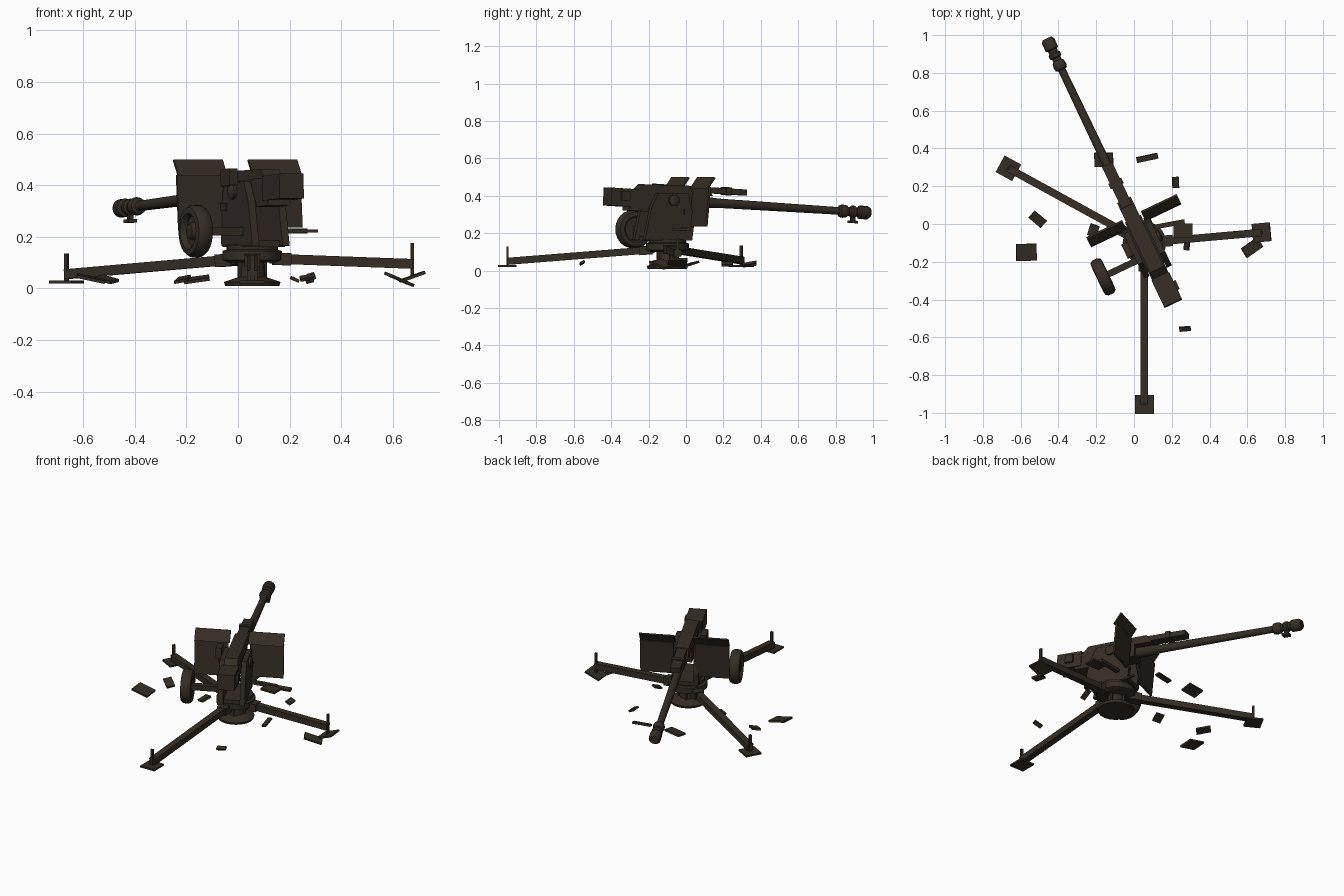
import bpy, bmesh, math
from math import radians, pi
from mathutils import Matrix, Vector

cube = bpy.data.objects.get("Cube")
if cube:
    bpy.data.objects.remove(cube, do_unlink=True)

mat = bpy.data.materials.new("burnt_brown_steel")
mat.use_nodes = True
mat.diffuse_color = (0.036, 0.027, 0.019, 1)
mat.node_tree.nodes["Principled BSDF"].inputs["Base Color"].default_value = mat.diffuse_color
mat.node_tree.nodes["Principled BSDF"].inputs["Roughness"].default_value = 0.9

T, R = Matrix.Translation, Matrix.Rotation
HUB = Vector((0.055, -0.1, 0))
GUN = T(HUB) @ R(radians(25.5), 4, 'Z')                     # traversing frame
TUBE = GUN @ T((0, 0, 0.378)) @ R(radians(-3.3), 4, 'X')    # elevating frame


def finish(name, bm, matrix, smooth=False):
    bmesh.ops.recalc_face_normals(bm, faces=bm.faces)
    me = bpy.data.meshes.new(name)
    bm.to_mesh(me)
    bm.free()
    me.materials.append(mat)
    ob = bpy.data.objects.new(name, me)
    ob.matrix_world = matrix
    bpy.context.collection.objects.link(ob)
    if smooth:
        bpy.ops.object.select_all(action='DESELECT')
        ob.select_set(True)
        bpy.context.view_layer.objects.active = ob
        bpy.ops.object.shade_smooth_by_angle(angle=radians(35))
    return ob


def box(name, lo, hi, matrix=Matrix()):
    """Box between two corners."""
    lo, hi = Vector(lo), Vector(hi)
    bm = bmesh.new()
    bmesh.ops.create_cube(bm, size=1)
    for v in bm.verts:
        v.co = (lo + hi) / 2 + v.co * (hi - lo)
    return finish(name, bm, matrix)


def prism(name, outline, x0, x1, matrix):
    """Outline in y, z extruded along x."""
    bm = bmesh.new()
    face = bm.faces.new([bm.verts.new((x0, y, z)) for y, z in outline])
    ext = bmesh.ops.extrude_face_region(bm, geom=[face])
    verts = [g for g in ext["geom"] if isinstance(g, bmesh.types.BMVert)]
    bmesh.ops.translate(bm, verts=verts, vec=(x1 - x0, 0, 0))
    return finish(name, bm, matrix)


def lathe(name, profile, matrix, sides=16):
    """Profile of radius, height turned around local z."""
    bm = bmesh.new()
    rings = []
    for r, z in profile:
        rings.append([bm.verts.new((r * math.cos(2 * pi * i / sides),
                                    r * math.sin(2 * pi * i / sides), z)) for i in range(sides)])
    for a, b in zip(rings, rings[1:]):
        for i in range(sides):
            j = (i + 1) % sides
            bm.faces.new((a[i], a[j], b[j], b[i]))
    bm.faces.new(rings[0])
    bm.faces.new(rings[-1])
    return finish(name, bm, matrix, True)


# Pedestal and turntable
lathe("base_plate", [(0.105, 0.01), (0.11, 0.025), (0.05, 0.045), (0.045, 0.12)], T(HUB), 20)
lathe("leg_hub", [(0.09, 0.1), (0.115, 0.11), (0.115, 0.145), (0.1, 0.15), (0.1, 0.168), (0.07, 0.172)],
      T(HUB), 20)
for k in range(4):
    box("jack_rib", (0.03, -0.006, 0.035), (0.06, 0.006, 0.11), T(HUB) @ R(k * pi / 2 + 0.4, 4, 'Z'))

# Three spread legs with foot plates and stakes
for tip, foot_z, foot_tilt in (((0.055, -0.955, 0.05), 0.025, 0),
                               ((-0.665, 0.295, 0.055), 0.025, 0),
                               ((0.675, -0.045, 0.095), 0.045, 20)):
    tip = Vector(tip)
    root = HUB + Vector((0, 0, 0.118))
    d = tip - root
    beam = T(root) @ d.to_track_quat('Y', 'Z').to_matrix().to_4x4()
    L = d.length
    box("leg_beam", (-0.02, 0.07, -0.019), (0.02, L, 0.019), beam)
    box("leg_clamp", (-0.03, 0.08, -0.024), (0.03, 0.15, 0.024), beam)
    flat = T((tip.x, tip.y, 0)) @ R(math.atan2(d.y, d.x) - pi / 2, 4, 'Z')
    foot = flat @ T((0, 0, foot_z)) @ R(radians(foot_tilt), 4, 'X')
    box("foot_plate", (-0.05, -0.05, -0.006), (0.05, 0.05, 0.005), foot)
    box("foot_stake", (-0.008, -0.006, foot_z), (0.008, 0.006, tip.z + 0.08), flat)

# Carriage with two tapered cheeks
box("carriage_floor", (-0.075, -0.14, 0.16), (0.075, 0.11, 0.185), GUN)
cheek = [(-0.17, 0.165), (-0.13, 0.34), (-0.09, 0.415), (0.09, 0.415), (0.12, 0.24), (0.11, 0.165)]
for side in (-1, 1):
    prism("carriage_cheek", cheek, side * 0.05, side * 0.08, GUN)
    lathe("trunnion_cap", [(0.03, 0), (0.03, 0.012), (0.018, 0.02)],
          GUN @ T((side * 0.08, 0, 0.375)) @ R(side * pi / 2, 4, 'Y'))
    # Split shield, its top flap leaning forward
    bottom = 0.225 if side < 0 else 0.235
    main = [(0.12, 0.44), (0.132, 0.44), (0.112, bottom), (0.1, bottom)]
    flap = [(0.105, 0.437), (0.117, 0.437), (0.16, 0.496), (0.15, 0.5)]
    prism("shield_plate", main, side * 0.065, side * 0.265, GUN)
    prism("shield_flap", flap, side * 0.055, side * 0.265, GUN)
    box("shield_bracket", (side * 0.06, 0.06, 0.3), (side * 0.085, 0.115, 0.33), GUN)

# Breech, cradle and recoil housing
box("breech_block", (-0.052, -0.355, -0.05), (0.052, -0.2, 0.046), TUBE)
box("breech_lever", (0.052, -0.3, -0.02), (0.064, -0.25, 0.03), TUBE)
box("cradle", (-0.046, -0.21, -0.045), (0.046, 0.14, 0.04), TUBE)
box("cradle_guard", (-0.048, -0.24, -0.07), (0.048, -0.13, -0.04), TUBE)
prism("recoil_housing", [(-0.2, 0.035), (-0.16, 0.075), (0.21, 0.085), (0.25, 0.035)], -0.04, 0.04, TUBE)
box("recoil_slide", (-0.03, 0.2, 0.05), (0.03, 0.455, 0.082), TUBE)
box("recoil_collar", (-0.038, 0.33, 0.046), (0.038, 0.36, 0.088), TUBE)
box("sight_box", (-0.115, -0.04, 0.02), (-0.08, 0.04, 0.085), TUBE)

# Barrel and ribbed muzzle brake
along = TUBE @ R(-pi / 2, 4, 'X')
lathe("barrel", [(0.032, 0.1), (0.03, 0.24), (0.025, 0.3), (0.02, 1.05)], along)
lathe("muzzle_brake", [(0.02, 1.015), (0.032, 1.022), (0.036, 1.04), (0.032, 1.062), (0.024, 1.07),
                       (0.024, 1.085), (0.033, 1.092), (0.033, 1.11), (0.025, 1.118),
                       (0.025, 1.132), (0.036, 1.138), (0.036, 1.185), (0.026, 1.2)], along)
box("towing_eye_post", (-0.008, 1.09, -0.05), (0.008, 1.115, -0.025), TUBE)
box("towing_eye", (-0.018, 1.08, -0.06), (0.018, 1.125, -0.047), TUBE)

# One surviving wheel and its axle arm
wheel = GUN @ T((-0.275, -0.068, 0.222)) @ R(-pi / 2, 4, 'Y')
lathe("wheel_tyre", [(0.062, -0.026), (0.07, -0.033), (0.092, -0.03), (0.102, -0.015), (0.102, 0.015),
                     (0.092, 0.03), (0.07, 0.033), (0.062, 0.026), (0.058, 0.012), (0.035, 0.012),
                     (0.028, 0.028), (0.01, 0.03)], wheel, 24)
box("axle_arm", (-0.26, -0.085, 0.205), (-0.07, -0.05, 0.238), GUN)

# Torn plates scattered around: centre, size, tilt about x, tilt about y, turn
debris = [((0.07, 0.35, 0.03), (0.115, 0.03), 12, 0, 12),
          ((0.22, 0.22, 0.035), (0.035, 0.06), 0, 25, 3),
          ((-0.16, 0.34, 0.035), (0.1, 0.075), 10, -8, 0),
          ((-0.51, 0.025, 0.035), (0.085, 0.05), 10, 12, -40),
          ((-0.57, -0.15, 0.038), (0.11, 0.09), 5, 12, 2),
          ((0.625, -0.125, 0.035), (0.11, 0.06), 12, 20, 35),
          ((0.27, -0.555, 0.042), (0.06, 0.025), 30, -10, 5),
          ((-0.215, -0.035, 0.035), (0.05, 0.065), 15, -10, -20),
          ((0.28, -0.105, 0.04), (0.03, 0.07), 25, -15, -10),
          ((0.26, -0.035, 0.222), (0.1, 0.075), 0, 0, 0)]
for pos, (w, h), ax, ay, az in debris:
    m = T(pos) @ R(radians(az), 4, 'Z') @ R(radians(ay), 4, 'Y') @ R(radians(ax), 4, 'X')
    box("torn_plate", (-w / 2, -h / 2, -0.006), (w / 2, h / 2, 0.006), m)
box("plate_arm", (0.07, 0.06, 0.212), (0.23, 0.085, 0.232), GUN @ R(radians(-15), 4, 'Z'))
